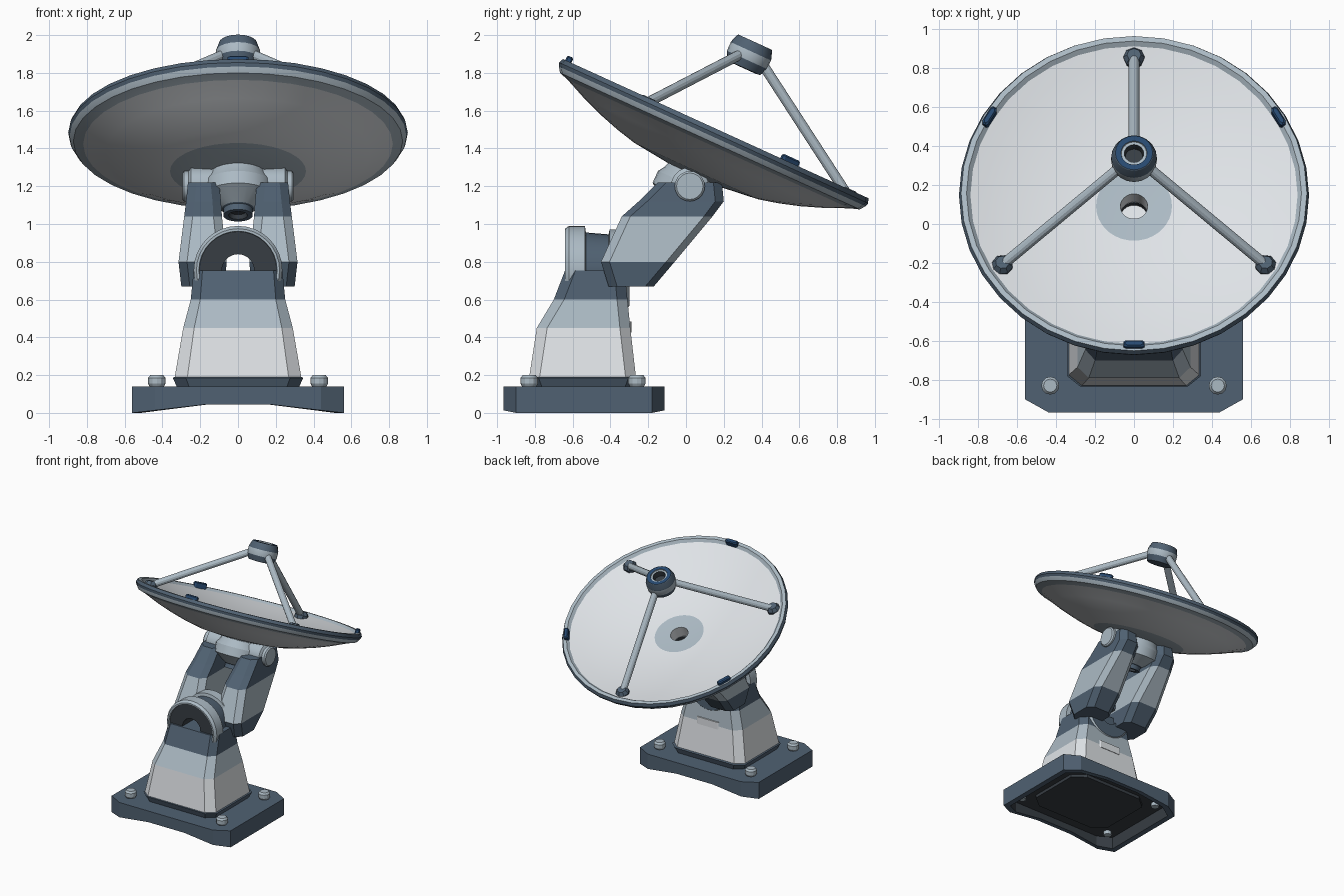
import bpy, bmesh
from math import sin, cos, pi, radians
from mathutils import Matrix, Vector

if "Cube" in bpy.data.objects:
    bpy.data.objects.remove(bpy.data.objects["Cube"])


def material(name, rgb):
    m = bpy.data.materials.new(name)
    m.use_nodes = True
    m.diffuse_color = (*rgb, 1)
    m.node_tree.nodes["Principled BSDF"].inputs["Base Color"].default_value = (*rgb, 1)
    return m


WHITE, GREY, SLATE, BLUE, DARK = range(5)
MATS = [material("off white", (0.74, 0.77, 0.80)),
        material("light grey", (0.41, 0.49, 0.55)),
        material("slate", (0.08, 0.12, 0.168)),
        material("deep blue", (0.02, 0.066, 0.16)),
        material("near black", (0.038, 0.047, 0.057))]


def skin(name, rings, bands, caps=None, matrix=Matrix(), smooth=False, closed=False):
    """Join rings of points; bands gives one colour per strip, caps the end colours."""
    bm = bmesh.new()
    loops = [[bm.verts.new(matrix @ Vector(p)) for p in r] for r in rings]
    if closed:
        loops.append(loops[0])
    for a, b, colour in zip(loops, loops[1:], bands):
        for i in range(len(a)):
            j = (i + 1) % len(a)
            bm.faces.new((a[i], a[j], b[j], b[i])).material_index = colour
    if caps:
        bm.faces.new(loops[0]).material_index = caps[0]
        bm.faces.new(loops[-1]).material_index = caps[1]
    bmesh.ops.recalc_face_normals(bm, faces=bm.faces)
    me = bpy.data.meshes.new(name)
    bm.to_mesh(me)
    bm.free()
    for m in MATS:
        me.materials.append(m)
    ob = bpy.data.objects.new(name, me)
    bpy.context.collection.objects.link(ob)
    if smooth:
        bpy.ops.object.select_all(action='DESELECT')
        ob.select_set(True)
        bpy.context.view_layer.objects.active = ob
        bpy.ops.object.shade_smooth_by_angle(angle=radians(25))


def turned(name, profile, bands, caps=None, matrix=Matrix(), n=24, closed=False):
    rings = [[(r * cos(2 * pi * i / n), r * sin(2 * pi * i / n), z) for i in range(n)]
             for r, z in profile]
    skin(name, rings, bands, caps, matrix, True, closed)


def octagon(z, x0, x1, y0, y1, cx, cy):
    """Rectangle with cut corners."""
    return [(x0 + cx, y0, z), (x1 - cx, y0, z), (x1, y0 + cy, z), (x1, y1 - cy, z),
            (x1 - cx, y1, z), (x0 + cx, y1, z), (x0, y1 - cy, z), (x0, y0 + cy, z)]


def aim(a, b):
    """Frame at a with z pointing to b."""
    return Matrix.Translation(a) @ (b - a).to_track_quat('Z', 'Y').to_matrix().to_4x4()


# Foot plate: arched front and back edges, hollow below
CY = -0.54


def plate_ring(z, s=1.0, arch=False):
    quarter = [(0.17, -0.427), (0.44, -0.427), (0.56, -0.36)]
    right = quarter + [(x, -y) for x, y in reversed(quarter)]
    pts = right + [(-x, -y) for x, y in right]
    return [(x * s, CY + y * s,
             z + (0.045 * min(1, (0.56 - abs(x)) / 0.39) if arch else 0)) for x, y in pts]


skin("foot_plate",
     [plate_ring(0.1, 0.92), plate_ring(0, 0.92, True), plate_ring(0, 1, True), plate_ring(0.14)],
     [DARK, SLATE, SLATE], (DARK, SLATE))
skin("underside_panel", [octagon(z, -0.36, 0.36, CY - 0.29, CY + 0.29, 0.1, 0.08)
                         for z in (0.075, 0.11)], [DARK], (DARK, DARK))

# Anchor bolts
for sx in (-1, 1):
    for y in (-0.83, -0.26):
        turned("anchor_bolt", [(0.03, 0.07), (0.03, 0.13), (0.038, 0.14), (0.046, 0.155),
                               (0.046, 0.185), (0.034, 0.2)],
               [GREY] * 5, (GREY, GREY), Matrix.Translation((sx * 0.43, y, 0)), 12)

# Pedestal: skirt, white body, grey shoulder, slate top
levels = [(0.13, 0.32, -0.815, -0.27), (0.185, 0.345, -0.835, -0.25),
          (0.19, 0.335, -0.83, -0.265), (0.45, 0.29, -0.79, -0.295),
          (0.6, 0.25, -0.7, -0.31), (0.755, 0.235, -0.64, -0.325)]
skin("pedestal", [octagon(z, -x, x, y0, y1, 0.2 * x, 0.055) for z, x, y0, y1 in levels],
     [SLATE, SLATE, WHITE, GREY, SLATE], (SLATE, SLATE))
skin("access_plate", [octagon(z, -0.1, 0.1, -0.33, -0.288, 0.01, 0.005)
                      for z in (0.425, 0.485)], [WHITE], (WHITE, WHITE))

# Shoulder barrel: ring along y with a through hole
along_y = Matrix.Translation((0, 0, 0.755)) @ Matrix.Rotation(-pi / 2, 4, 'X')
turned("shoulder_barrel",
       [(0.085, -0.625), (0.205, -0.625), (0.207, -0.64), (0.22, -0.64), (0.235, -0.62),
        (0.235, -0.535), (0.2, -0.53), (0.19, -0.41), (0.215, -0.405), (0.215, -0.33),
        (0.19, -0.3), (0.085, -0.3)],
       [DARK, GREY, GREY, GREY, GREY, GREY, SLATE, GREY, GREY, GREY, SLATE, DARK],
       None, along_y, 32, True)

# Yoke arms, one each side, with pivot bosses
arm = [(0.67, 0.07, 0.3, -0.41, -0.17), (0.8, 0.06, 0.315, -0.45, -0.06),
       (1.04, 0.085, 0.285, -0.34, 0.14), (1.12, 0.09, 0.275, -0.25, 0.2),
       (1.22, 0.1, 0.265, -0.15, 0.19)]
for side, s in (("left", 1), ("right", -1)):
    mirror = Matrix.Diagonal((s, 1, 1, 1))
    skin(side + "_yoke_arm",
         [octagon(z, x0, x1, y0, y1, 0.045, 0.045) for z, x0, x1, y0, y1 in arm],
         [SLATE, GREY, SLATE, SLATE], (SLATE, SLATE), mirror)
    pivot = mirror @ Matrix.Translation((0, 0.02, 1.2)) @ Matrix.Rotation(pi / 2, 4, 'Y')
    turned(side + "_pivot_boss",
           [(0.1, 0.12), (0.1, 0.25), (0.08, 0.262), (0.08, 0.285), (0.07, 0.295)],
           [GREY] * 4, (GREY, GREY), pivot, 20)

# Dish frame: z along the dish axis, origin at the rim centre
DISH = Matrix.Translation((0, 0.157, 1.505)) @ Matrix.Rotation(radians(-24.5), 4, 'X')

# Dish shell: inside bowl, rim, outside bowl, centre hole
inside = [(r, -0.165 + 0.205 * r * r) for r in (0.195, 0.35, 0.5, 0.65, 0.76, 0.84)]
outside = [(r, -0.285 + 0.29 * r * r) for r in (0.82, 0.7, 0.58, 0.47, 0.36)]
turned("dish_shell",
       [(0.07, -0.16)] + inside
       + [(0.86, 0), (0.888, 0), (0.899, -0.025), (0.892, -0.045), (0.872, -0.073)]
       + outside + [(0.16, -0.27), (0.07, -0.26)],
       [GREY] + [WHITE] * 5 + [GREY, GREY, SLATE, SLATE, GREY, GREY] + [WHITE] * 4
       + [GREY, GREY, WHITE], None, DISH, 36, True)

# Hub behind the dish, with a tail stub
turned("dish_hub",
       [(0.07, -0.3), (0.07, -0.262), (0.15, -0.265), (0.165, -0.3), (0.185, -0.33), (0.185, -0.4),
        (0.085, -0.465), (0.078, -0.47), (0.078, -0.505), (0.05, -0.505), (0.045, -0.48)],
       [DARK] + [GREY] * 5 + [SLATE] * 3 + [DARK], (WHITE, DARK), DISH, 24)

# Feed head held above the dish
turned("feed_head",
       [(0.07, 0.352), (0.097, 0.355), (0.115, 0.395), (0.117, 0.4), (0.117, 0.45),
        (0.115, 0.46), (0.1, 0.5), (0.096, 0.503), (0.067, 0.503), (0.065, 0.495),
        (0.05, 0.495), (0.045, 0.45)],
       [SLATE, SLATE, SLATE, GREY, SLATE, SLATE, SLATE, BLUE, GREY, GREY, DARK],
       (SLATE, DARK), DISH, 20)

# Struts with feet, and rim clips between them
for k in range(3):
    turn = DISH @ Matrix.Rotation(radians(90 + 120 * k), 4, 'Z')
    foot, top = turn @ Vector((0.78, 0, -0.03)), turn @ Vector((0.09, 0, 0.41))
    turned("feed_strut", [(0.027, 0), (0.027, (top - foot).length)], [GREY],
           (GREY, GREY), aim(foot, top), 12)
    turned("strut_foot", [(0.05, -0.06), (0.055, -0.025), (0.036, 0.004)],
           [SLATE] * 2, (SLATE, SLATE), turn @ Matrix.Translation((0.78, 0, 0)), 8)
    clip = DISH @ Matrix.Rotation(radians(30 + 120 * k), 4, 'Z') @ Matrix.Translation((0.857, 0, 0))
    skin("rim_clip", [octagon(z, -w, w, -l, l, 0.008, 0.012)
                      for z, w, l in ((-0.02, 0.018, 0.055), (0.02, 0.018, 0.055), (0.028, 0.011, 0.047))],
         [BLUE, BLUE], (BLUE, BLUE), clip)
